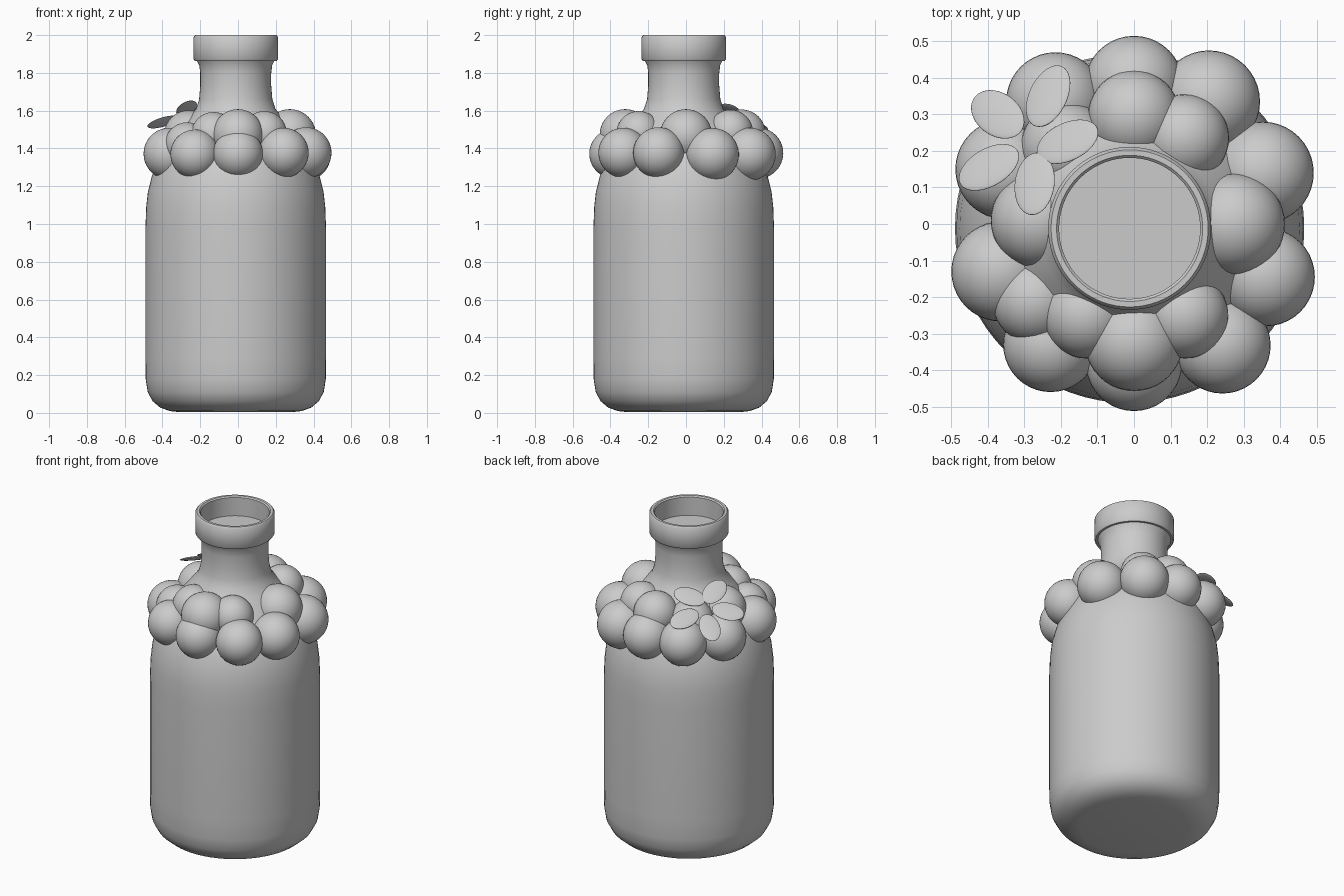
import bpy, math
from mathutils import Vector, Matrix

if "Cube" in bpy.data.objects:
    bpy.data.objects.remove(bpy.data.objects["Cube"])

CX, CY = -0.012, -0.012


def smooth(ob, angle=40):
    bpy.ops.object.select_all(action='DESELECT')
    ob.select_set(True)
    bpy.context.view_layer.objects.active = ob
    bpy.ops.object.shade_smooth_by_angle(angle=math.radians(angle))


def lathe(name, profile, n=72):
    """Revolve an (r, z) profile around the bottle axis."""
    verts, faces = [], []
    for r, z in profile:
        for i in range(n):
            a = 2 * math.pi * i / n
            verts.append((CX + r * math.cos(a), CY + r * math.sin(a), z))
    for k in range(len(profile) - 1):
        for i in range(n):
            j = (i + 1) % n
            faces.append((k * n + i, k * n + j, (k + 1) * n + j, (k + 1) * n + i))
    faces.append(tuple(reversed(range(n))))
    last = (len(profile) - 1) * n
    faces.append(tuple(range(last, last + n)))
    me = bpy.data.meshes.new(name)
    me.from_pydata(verts, [], faces)
    ob = bpy.data.objects.new(name, me)
    bpy.context.collection.objects.link(ob)
    smooth(ob)
    return ob


def ball(name, loc, r):
    bpy.ops.mesh.primitive_uv_sphere_add(segments=40, ring_count=20, radius=r, location=loc)
    ob = bpy.context.object
    ob.name = name
    smooth(ob)
    return ob


# Bottle: base, body, shoulder, neck, rim, and the recessed floor in the mouth
lathe("bottle", [
    (0.30, 0.004), (0.35, 0.01), (0.40, 0.028), (0.44, 0.062), (0.466, 0.11),
    (0.477, 0.18), (0.478, 0.30), (0.478, 0.98), (0.474, 1.09), (0.465, 1.17),
    (0.445, 1.25), (0.41, 1.34), (0.36, 1.42), (0.30, 1.50), (0.245, 1.565),
    (0.21, 1.61), (0.194, 1.66), (0.188, 1.73), (0.188, 1.80), (0.193, 1.84),
    (0.205, 1.864), (0.217, 1.864), (0.223, 1.872), (0.223, 1.99), (0.215, 2.0),
    (0.2, 2.0), (0.193, 1.993), (0.193, 1.88)])

# Lower ring of round fruit
lower = [(0, 0.38, 1.375, 0.135), (0.205, 0.335, 1.37, 0.14), (0.352, 0.14, 1.368, 0.14),
         (0.36, -0.145, 1.377, 0.135), (0.242, -0.332, 1.377, 0.132), (0.0, -0.38, 1.372, 0.132),
         (-0.228, -0.33, 1.37, 0.13), (-0.363, -0.13, 1.372, 0.137),
         (-0.352, 0.15, 1.37, 0.137), (-0.215, 0.335, 1.37, 0.135)]
for i, (x, y, z, r) in enumerate(lower):
    ball(f"lower_fruit_{i + 1}", (x, y, z), r)

# Upper ring of round fruit
upper = [(0, -0.322, 1.473, 0.135), (-0.13, -0.25, 1.475, 0.118), (0.14, -0.25, 1.48, 0.118),
         (0.275, 0.0, 1.47, 0.138), (0.14, 0.235, 1.485, 0.12), (0, 0.295, 1.48, 0.126),
         (-0.26, 0.01, 1.47, 0.132), (-0.27, -0.21, 1.42, 0.118), (-0.185, 0.21, 1.45, 0.125)]
for i, (x, y, z, r) in enumerate(upper):
    ball(f"upper_fruit_{i + 1}", (x, y, z), r)

# Five flat petals lying on a plane that slopes down and outward
SLOPE = 0.6
centre = Vector((-0.28, 0.225))
out = Vector((-1, 1)).normalized()
normal = Vector((SLOPE * out.x, SLOPE * out.y, 1)).normalized()
petals = [(-0.235, 0.35, 68), (-0.373, 0.30, 142), (-0.397, 0.155, 208),
          (-0.272, 0.11, 268), (-0.182, 0.225, 22)]
for i, (x, y, deg) in enumerate(petals):
    z = 1.56 - SLOPE * (Vector((x, y)) - centre).dot(out)
    a = math.radians(deg)
    d = Vector((math.cos(a), math.sin(a), 0))
    d.z = -SLOPE * Vector((d.x, d.y)).dot(out)
    d.normalize()
    side = normal.cross(d)
    rot = Matrix((d, side, normal)).transposed().to_4x4()
    ob = ball(f"petal_{i + 1}", (0, 0, 0), 1)
    ob.matrix_world = Matrix.Translation((x, y, z)) @ rot @ Matrix.Diagonal((0.092, 0.059, 0.01, 1))
